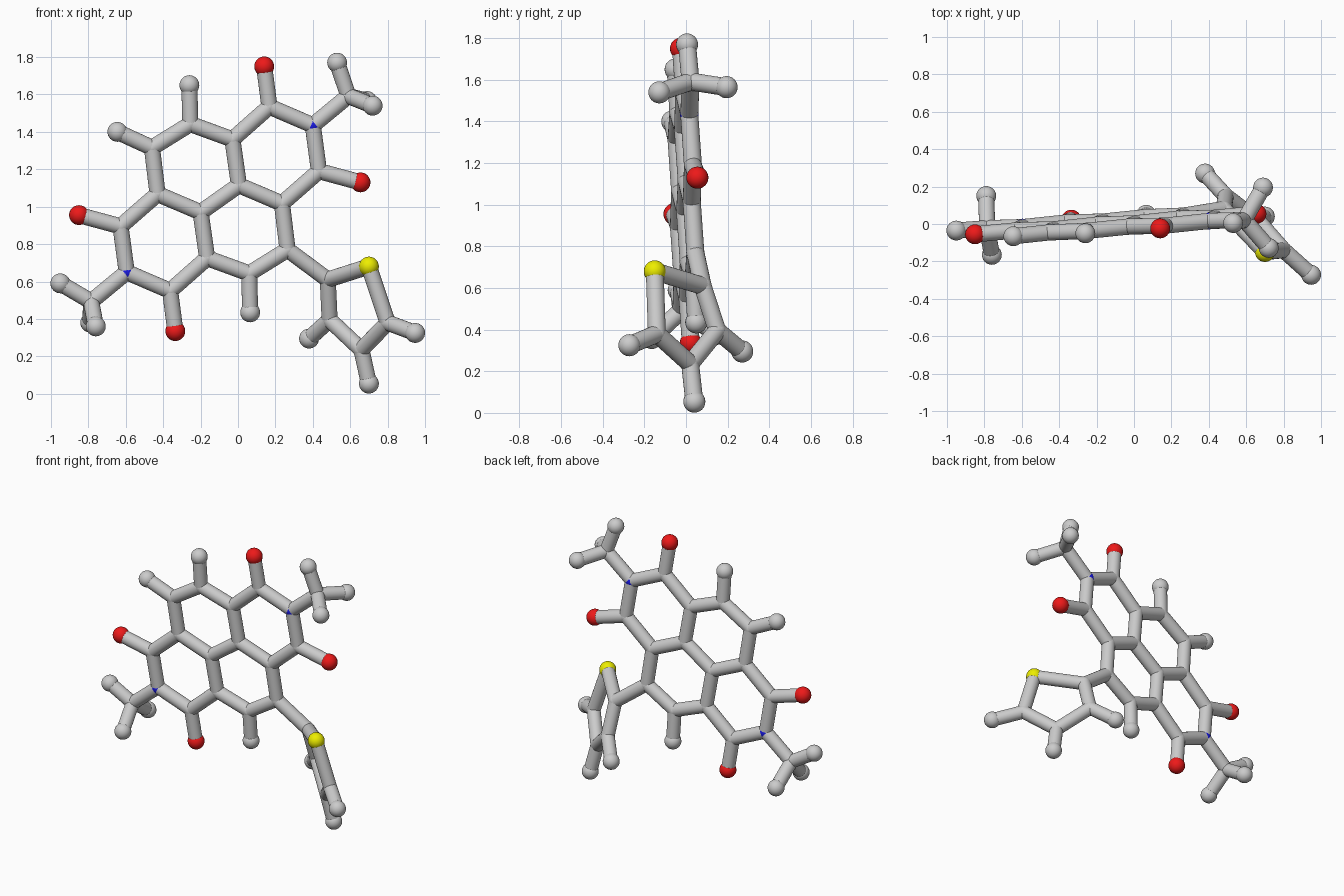
import bpy
from mathutils import Vector

if "Cube" in bpy.data.objects:
    bpy.data.objects.remove(bpy.data.objects["Cube"])

BOND_R, JOINT_R, BALL_R = 0.043, 0.044, 0.053


def colour(name, rgb):
    m = bpy.data.materials.new(name)
    m.diffuse_color = (*rgb, 1)
    m.use_nodes = True
    m.node_tree.nodes["Principled BSDF"].inputs["Base Color"].default_value = m.diffuse_color
    return m


RED = colour("red", (0.85, 0.01, 0.01))
BLUE = colour("blue", (0.01, 0.01, 0.8))
YELLOW = colour("yellow", (0.85, 0.85, 0.0))


def finish(name, mat=None):
    ob = bpy.context.object
    ob.name = name
    if mat:
        ob.data.materials.append(mat)
    bpy.ops.object.shade_smooth_by_angle()


def ball(name, p, r, mat=None):
    bpy.ops.mesh.primitive_uv_sphere_add(segments=24, ring_count=16, radius=r, location=p)
    finish(name, mat)


def rod(p, q):
    d = q - p
    bpy.ops.mesh.primitive_cylinder_add(
        vertices=24, radius=BOND_R, depth=d.length, location=(p + q) / 2,
        rotation=d.to_track_quat('Z', 'Y').to_euler())
    finish("bond")


def flat(x, z):
    # slightly tilted plane of the fused rings
    return Vector((x, 0.08 * x - 0.06 * z + 0.07, z))


# Half of the fused rings; the other half is a half-turn about the centre
half = {
    "a": (-0.255, 1.442), "b": (-0.46, 1.315), "c": (-0.43, 1.068),
    "d": (-0.20, 0.97), "f": (-0.03, 1.36), "g": (0.168, 1.535),
    "n": (0.40, 1.435), "k": (0.433, 1.19), "m": (0.59, 1.592),
    "o1": (0.14, 1.75), "o2": (0.655, 1.13), "h": (-0.26, 1.65),
}
CX, CZ = -0.0975, 1.0425
atoms = {}
for key, (x, z) in half.items():
    atoms[key] = flat(x, z)
    atoms[key + "_"] = flat(2 * CX - x, 2 * CZ - z)

# Single tip on one side, five-sided ring on the other, methyl tips
atoms.update({
    "h2": flat(-0.645, 1.40),
    "t1": Vector((0.48, 0.08, 0.61)), "s": Vector((0.70, -0.15, 0.68)),
    "t2": Vector((0.49, 0.15, 0.395)), "t3": Vector((0.66, 0.02, 0.235)),
    "t4": Vector((0.80, -0.14, 0.38)),
    "h3": Vector((0.38, 0.27, 0.295)), "h4": Vector((0.70, 0.04, 0.054)),
    "h5": Vector((0.947, -0.272, 0.325)),
    "h6": Vector((0.53, 0.005, 1.77)), "h7": Vector((0.72, -0.128, 1.54)),
    "h8": Vector((0.69, 0.195, 1.565)),
    "h9": Vector((-0.95, -0.035, 0.59)), "h10": Vector((-0.76, -0.165, 0.36)),
    "h11": Vector((-0.79, 0.15, 0.38)),
})

# Bonds: symmetric ones made twice, then the one-off ones
pairs = []
for link in "a-b b-c c-d d-f_ f-a f-g g-n n-k k-c_ n-m g-o1 k-o2 a-h".split():
    p, q = link.split("-")
    flip = lambda k: k[:-1] if k.endswith("_") else k + "_"
    pairs += [(p, q), (flip(p), flip(q))]
pairs += [tuple(l.split("-")) for l in (
    "d-d_ b-h2 b_-t1 t1-s s-t4 t4-t3 t3-t2 t2-t1 t2-h3 t3-h4 t4-h5 "
    "m-h6 m-h7 m-h8 m_-h9 m_-h10 m_-h11").split()]
for p, q in pairs:
    rod(atoms[p], atoms[q])

# Atoms
for key, p in atoms.items():
    if key[0] == "o":
        ball("oxygen_ball", p, BALL_R, RED)
    elif key[0] == "n":
        ball("nitrogen_joint", p, JOINT_R + 0.001, BLUE)
    elif key == "s":
        ball("sulphur_ball", p, BALL_R, YELLOW)
    elif key[0] == "h":
        ball("hydrogen_ball", p, BALL_R)
    else:
        ball("carbon_joint", p, JOINT_R)
